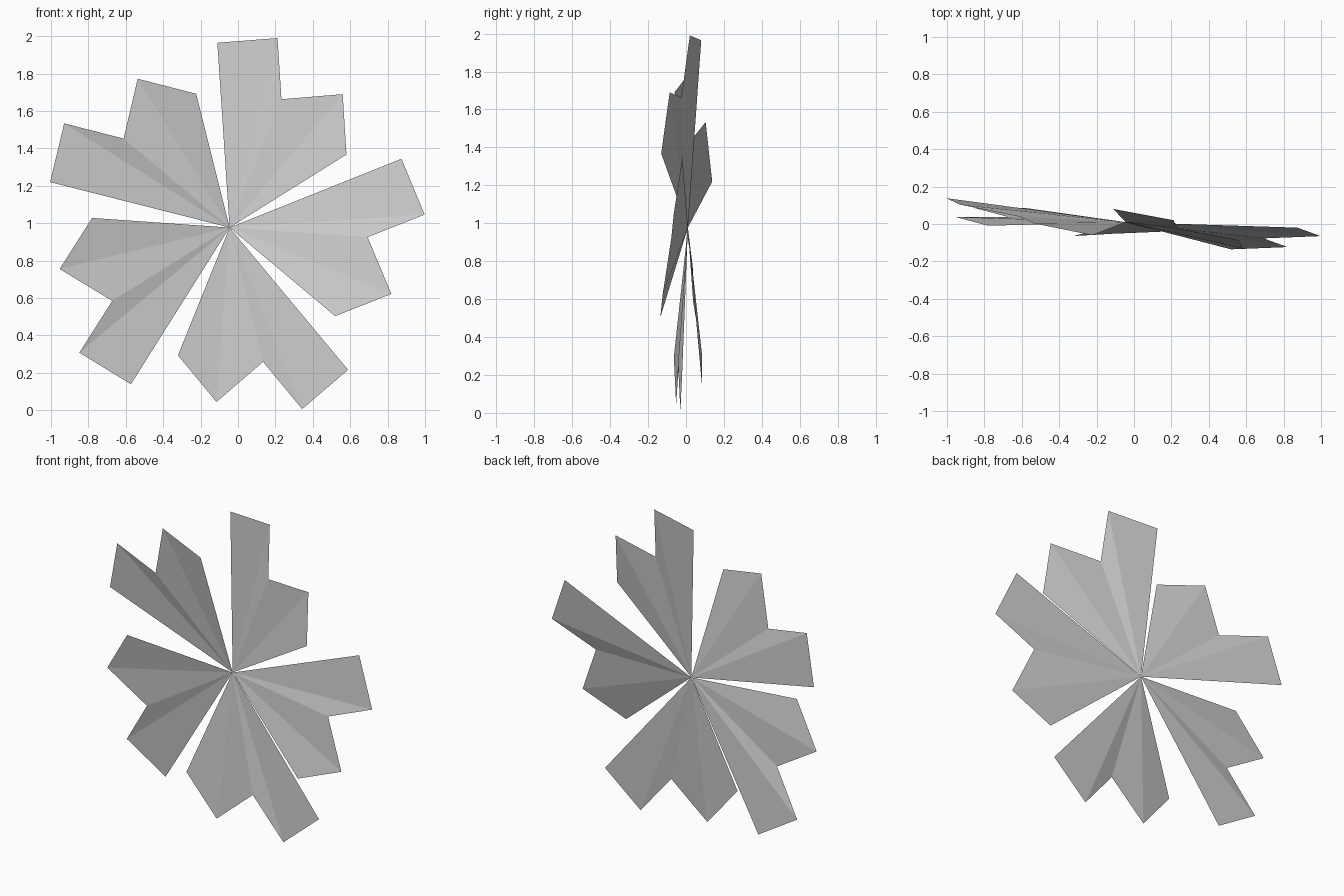
import bpy
from math import cos, sin, radians

if "Cube" in bpy.data.objects:
    bpy.data.objects.remove(bpy.data.objects["Cube"])

CENTRE = (-0.045, 0.01, 0.977)
FOLD = 0.022   # how far the crease tips sit behind the petal plane

# petal outline: radius, angle (degrees), fold amount
OUTLINE = [(0.99, 93.8, 0), (1.045, 75.8, 1), (0.74, 68.0, 0),
           (0.935, 49.7, 1), (0.737, 32.0, 0)]

# tilt of each petal plane: slope of y along x and along z
TILTS = [(-0.259, 0.054), (-0.105, 0.182), (0.056, 0.086),
         (0.019, -0.101), (-0.169, -0.140)]


def petal(index, slope_x, slope_z):
    """Creased two-pointed petal, a fan of triangles from the hub."""
    verts = [CENTRE]
    for radius, angle, fold in OUTLINE:
        a = radians(angle - 72 * index)
        x, z = radius * cos(a), radius * sin(a)
        y = slope_x * x + slope_z * z + fold * FOLD
        verts.append((CENTRE[0] + x, CENTRE[1] + y, CENTRE[2] + z))
    faces = [(0, i + 1, i) for i in range(1, len(OUTLINE))]
    mesh = bpy.data.meshes.new("petal")
    mesh.from_pydata(verts, [], faces)
    # face the front (-y)
    if mesh.polygons[0].normal.y > 0:
        mesh.flip_normals()
    obj = bpy.data.objects.new(f"petal_{index + 1}", mesh)
    bpy.context.collection.objects.link(obj)


# five petals, each turned a fifth of a circle and tilted its own way
for i, (sx, sz) in enumerate(TILTS):
    petal(i, sx, sz)
